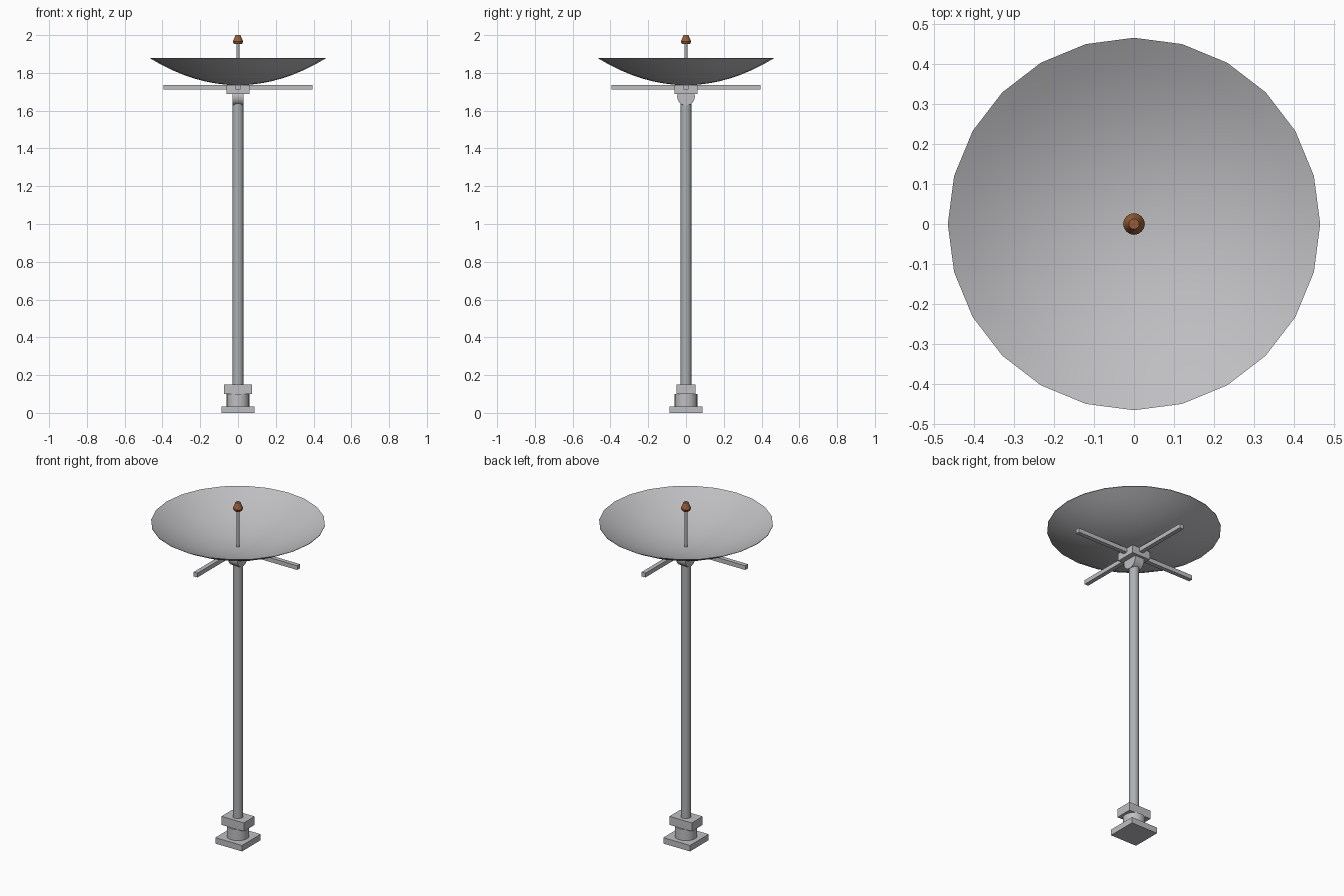
import bpy, bmesh, math
from mathutils import Matrix, Vector

old = bpy.data.objects.get("Cube")
if old:
    bpy.data.objects.remove(old, do_unlink=True)


def material(name, rgb, rough=0.6):
    m = bpy.data.materials.new(name)
    m.use_nodes = True
    m.diffuse_color = (*rgb, 1)
    bsdf = m.node_tree.nodes["Principled BSDF"]
    bsdf.inputs["Base Color"].default_value = (*rgb, 1)
    bsdf.inputs["Roughness"].default_value = rough
    return m


GREY = material("light grey metal", (0.52, 0.52, 0.54))
STEEL = material("pole steel", (0.42, 0.44, 0.45))
COPPER = material("copper brown", (0.30, 0.11, 0.04))


def finish(name, bm, mat, smooth=False):
    mesh = bpy.data.meshes.new(name)
    bm.to_mesh(mesh)
    bm.free()
    mesh.materials.append(mat)
    ob = bpy.data.objects.new(name, mesh)
    bpy.context.collection.objects.link(ob)
    if smooth:
        bpy.ops.object.select_all(action="DESELECT")
        ob.select_set(True)
        bpy.context.view_layer.objects.active = ob
        bpy.ops.object.shade_smooth_by_angle(angle=math.radians(40))
    return ob


def box(name, sx, sy, z0, z1, mat):
    bm = bmesh.new()
    bmesh.ops.create_cube(bm, size=1)
    bmesh.ops.scale(bm, vec=(sx, sy, z1 - z0), verts=bm.verts)
    bmesh.ops.translate(bm, vec=(0, 0, (z0 + z1) / 2), verts=bm.verts)
    return finish(name, bm, mat)


def lathe(name, profile, mat, sides):
    """Revolve (radius, height) points around the z axis."""
    bm = bmesh.new()
    verts = [bm.verts.new((r, 0, z)) for r, z in profile]
    edges = [bm.edges.new(pair) for pair in zip(verts, verts[1:])]
    bmesh.ops.spin(bm, geom=verts + edges, cent=(0, 0, 0), axis=(0, 0, 1),
                   angle=math.tau, steps=sides, use_duplicate=False)
    bmesh.ops.remove_doubles(bm, verts=bm.verts, dist=0.0002)
    bmesh.ops.recalc_face_normals(bm, faces=bm.faces)
    return finish(name, bm, mat, True)


def cylinder(name, r, z0, z1, mat, sides=24):
    return lathe(name, [(0, z0), (r, z0), (r, z1), (0, z1)], mat, sides)


# Foot: plate, turntable and drive housing
box("base_plate", 0.174, 0.174, 0, 0.035, GREY)
cylinder("turntable", 0.06, 0.035, 0.10, GREY)
box("drive_housing", 0.146, 0.10, 0.10, 0.15, GREY)

# Mast
cylinder("mast", 0.028, 0.15, 1.65, STEEL)

# Tilt pivot lying along x
bm = bmesh.new()
bmesh.ops.create_cone(bm, cap_ends=True, segments=24, radius1=0.047, radius2=0.047, depth=0.06,
                      matrix=Matrix.Translation((0, 0, 1.675)) @ Matrix.Rotation(math.pi / 2, 4, "Y"))
finish("tilt_pivot", bm, GREY, True)

# Hub and crossed support beams
box("hub", 0.12, 0.12, 1.688, 1.735, GREY)
box("beam_side_to_side", 0.79, 0.025, 1.711, 1.736, GREY)
box("beam_front_to_back", 0.025, 0.79, 1.711, 1.736, GREY)

# Dish: thin parabolic shell
RIM, LOW, TOP, RINGS, SHELL = 0.465, 1.735, 1.88, 8, 0.003
inner = [(RIM * i / RINGS, LOW + SHELL + (TOP - LOW - SHELL) * (i / RINGS) ** 2) for i in range(RINGS + 1)]
outer = [(r, z - SHELL) for r, z in reversed(inner)]
lathe("dish", inner + outer, GREY, 24)

# Feed rod and horn
cylinder("feed_rod", 0.008, 1.735, 1.96, STEEL, 12)
lathe("feed_horn", [(0, 1.952), (0.021, 1.952), (0.027, 1.966), (0.013, 2.0), (0, 2.0)], COPPER, 16)
